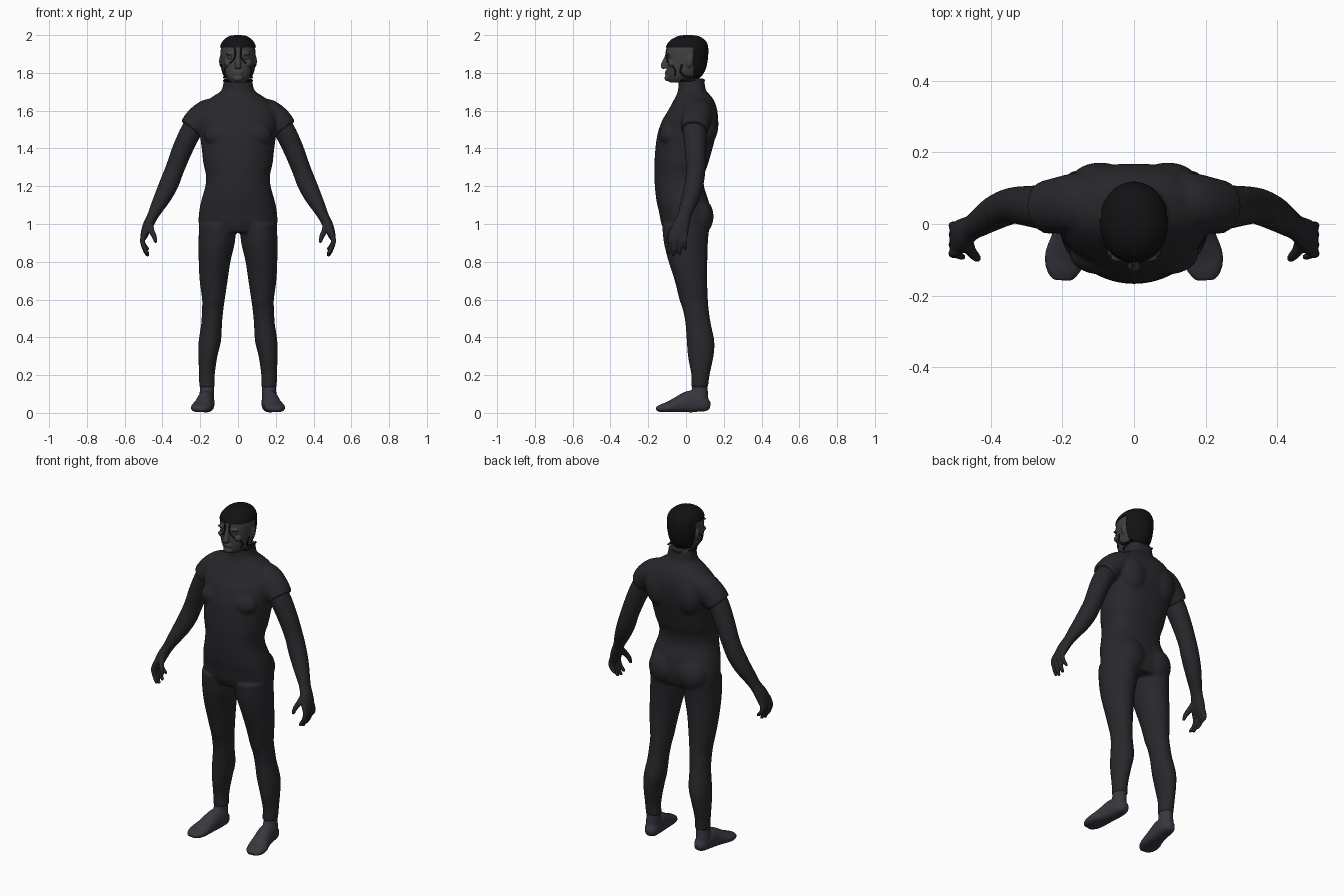
import bpy, bmesh, math
from mathutils import Vector, Matrix
from mathutils.bvhtree import BVHTree

X, Y, Z = Vector((1, 0, 0)), Vector((0, 1, 0)), Vector((0, 0, 1))


def material(name, rgb):
    m = bpy.data.materials.new(name)
    m.diffuse_color = (*rgb, 1)
    return m


SUIT = material("suit_dark", (0.021, 0.020, 0.024))
SKIN = material("skin_grey", (0.055, 0.053, 0.052))
BLACK = material("black", (0.006, 0.006, 0.007))
FOOT = material("foot_grey", (0.042, 0.038, 0.050))
AMBER = material("amber", (0.16, 0.055, 0.012))


def smooth_path(pts, steps=5):
    """Catmull-Rom interpolation of (x, y, z, ra, rb) sections."""
    out = []
    for i in range(len(pts) - 1):
        a, b, c, d = (pts[max(i - 1, 0)], pts[i], pts[i + 1], pts[min(i + 2, len(pts) - 1)])
        for k in range(steps):
            t = k / steps
            out.append([0.5 * (2 * q + (r - p) * t + (2 * p - 5 * q + 4 * r - s) * t * t
                               + (3 * q - p - 3 * r + s) * t ** 3) for p, q, r, s in zip(a, b, c, d)])
    return out + [list(pts[-1])]


def tube(bm, pts, side=1, ref=Y, flat=False, n=32, front=2.0, back=2.0):
    """Loft elliptical sections along a path; flat keeps every section horizontal."""
    path, rings = smooth_path(pts), []
    for i, (x, y, z, ra, rb) in enumerate(path):
        t = Z if flat else (Vector(path[min(i + 1, len(path) - 1)][:3]) - Vector(path[max(i - 1, 0)][:3])).normalized()
        v = (ref - t * ref.dot(t)).normalized()
        u = v.cross(t)
        ring = []
        for k in range(n):
            a = 2 * math.pi * k / n
            c, s = math.cos(a), math.sin(a)
            e = 2 / (back if s > 0 else front)
            p = (Vector((x, y, z)) + u * math.copysign(abs(c) ** e, c) * ra
                 + v * math.copysign(abs(s) ** e, s) * rb)
            ring.append(bm.verts.new((p.x * side, p.y, p.z)))
        rings.append(ring)
    for r0, r1 in zip(rings, rings[1:]):
        for k in range(n):
            bm.faces.new((r0[k], r0[(k + 1) % n], r1[(k + 1) % n], r1[k]))
    bm.faces.new(rings[0])
    bm.faces.new(rings[-1])


def blob(bm, centre, radii):
    bmesh.ops.create_uvsphere(bm, u_segments=24, v_segments=16, radius=1,
                              matrix=Matrix.Translation(centre) @ Matrix.Diagonal((*radii, 1)))


def span(z, rx, y0, y1, cx=0):
    return (cx, (y0 + y1) / 2, z, rx, (y1 - y0) / 2)


def finish(bm, name, mat, voxel=0, relax=4):
    bmesh.ops.recalc_face_normals(bm, faces=bm.faces)
    me = bpy.data.meshes.new(name)
    bm.to_mesh(me)
    me.materials.append(mat)
    me.polygons.foreach_set("use_smooth", [True] * len(me.polygons))
    ob = bpy.data.objects.new(name, me)
    bpy.context.collection.objects.link(ob)
    if voxel:
        r = ob.modifiers.new("merge", 'REMESH')
        r.mode, r.voxel_size, r.use_smooth_shade = 'VOXEL', voxel, True
        s = ob.modifiers.new("relax", 'SMOOTH')
        s.factor, s.iterations = 0.5, relax
    return ob


# Body suit: torso, legs, short sleeves and muscle masses merged together
bm = bmesh.new()
tube(bm, [span(*r) for r in (
    (.955, .18, -.11, .11), (1.0, .207, -.13, .125), (1.06, .206, -.142, .13), (1.12, .195, -.156, .12),
    (1.2, .173, -.165, .095), (1.26, .17, -.167, .097), (1.32, .183, -.167, .117), (1.4, .192, -.162, .14),
    (1.48, .203, -.15, .16), (1.55, .213, -.125, .168), (1.6, .205, -.095, .166), (1.65, .165, -.068, .15),
    (1.68, .125, -.052, .13), (1.71, .086, -.042, .105), (1.77, .075, -.04, .096))],
    flat=True, n=48, back=2.5)
for s in (1, -1):
    tube(bm, [span(*r) for r in (
        (.135, .042, .028, .117, .163), (.2, .042, .028, .125, .165), (.3, .050, .01, .146, .159),
        (.38, .059, .004, .15, .149), (.48, .055, -.004, .13, .139), (.55, .057, -.018, .12, .134),
        (.6, .060, -.035, .116, .13), (.7, .074, -.06, .112, .129), (.8, .084, -.092, .113, .124),
        (.9, .096, -.117, .116, .113), (1.0, .099, -.127, .125, .107))], s, flat=True)
    tube(bm, [(.09, .06, 1.605, .065, .08), (.16, .06, 1.588, .072, .082), (.212, .052, 1.545, .074, .078),
              (.25, .046, 1.502, .067, .074)], s)
    blob(bm, (s * .09, .07, 1.04), (.095, .076, .10))      # buttock
    blob(bm, (s * .09, -.085, 1.47), (.09, .057, .065))    # chest
    blob(bm, (s * .095, .115, 1.53), (.085, .057, .11))    # shoulder blade
finish(bm, "body_suit", SUIT, .008, 5)

# Arms with curled hands
bm = bmesh.new()
for s in (1, -1):
    tube(bm, [(.2, .05, 1.55, .05, .055), (.243, .046, 1.5, .056, .062), (.292, .05, 1.4, .054, .057),
              (.335, .052, 1.29, .050, .051), (.362, .044, 1.22, .051, .050), (.395, .028, 1.15, .046, .047),
              (.43, .005, 1.085, .036, .040), (.453, -.01, 1.04, .029, .036), (.478, -.028, .99, .027, .045),
              (.495, -.04, .945, .021, .049), (.5, -.042, .92, .014, .045)], s)
    for y0, y1, tip in ((-.078, -.092, .84), (-.053, -.066, .828), (-.028, -.034, .835), (-.006, -.003, .862)):
        tube(bm, [(.493, y0, .955, .014, .013), (.506, (y0 * 2 + y1) / 3, .915, .0135, .0125),
                  (.497, (y0 + y1) / 2, (.915 + tip) / 2, .012, .0115), (.48, y1, tip + .008, .010, .009),
                  (.477, y1, tip, .006, .006)], s, n=14)
    tube(bm, [(.468, -.04, 1.0, .018, .02), (.458, -.073, .965, .016, .016), (.442, -.092, .93, .013, .013),
              (.436, -.097, .9, .008, .008)], s, n=14)
finish(bm, "arms", SUIT, .0055, 3)

# Feet
bm = bmesh.new()
for s in (1, -1):
    tube(bm, [(.164, .073, .165, .036, .040), (.165, .073, .11, .038, .043), (.168, .07, .05, .04, .05)], s, flat=True)
    tube(bm, [(.163, .128, .036, .018, .018), (.164, .105, .042, .035, .036), (.167, .065, .055, .043, .051),
              (.172, .02, .06, .044, .058), (.182, -.04, .045, .049, .043), (.193, -.09, .032, .056, .029),
              (.198, -.13, .025, .048, .021), (.2, -.157, .021, .028, .012)], s, ref=Z, front=2.8)
finish(bm, "feet", FOOT, .006, 4)

# Head sections, shared by the head and the tight hood
SECTIONS = [span(*r) for r in (
    (1.75, .04, -.088, .02), (1.775, .064, -.099, .07), (1.81, .08, -.102, .096), (1.85, .087, -.102, .108),
    (1.9, .092, -.105, .114), (1.94, .089, -.1, .112), (1.97, .072, -.077, .096), (1.99, .043, -.04, .064),
    (1.996, .012, -.005, .03))]
bm = bmesh.new()
tube(bm, SECTIONS, flat=True, n=48, front=2.2)
bmesh.ops.recalc_face_normals(bm, faces=bm.faces)
face = BVHTree.FromBMesh(bm)


def on_face(x, z, r, lift=0):
    hit = face.ray_cast(Vector((x, -1, z)), Y)[0]
    return (x, hit.y - lift, z, r, r)


tube(bm, [(0, -.093, 1.9, .011, .014), (0, -.108, 1.865, .012, .014), (0, -.118, 1.838, .018, .016),
          (0, -.11, 1.825, .015, .012)], n=16)
blob(bm, (0, -.1, 1.772), (.028, .014, .016))
for z in (1.796, 1.807):
    blob(bm, (0, -.101, z), (.027, .011, .006))
for s in (1, -1):
    blob(bm, (s * .036, -.094, 1.902), (.032, .013, .008))
    blob(bm, (s * .052, -.076, 1.85), (.024, .02, .018))
    blob(bm, (s * .089, .018, 1.862), (.011, .02, .034))
finish(bm, "head", SKIN, .0045, 3)

# Hood: offset skull shell with the face and ears left open
bm = bmesh.new()
tube(bm, [(x, y, z + (.004 if z > 1.9 else 0), a + .004, b + .004) for x, y, z, a, b in SECTIONS],
     flat=True, n=64, front=2.2)
for co, no in (((0, 0, 1.935), Z), ((0, .04, 0), Y), ((0, 0, 1.775), Z)):
    bmesh.ops.bisect_plane(bm, geom=bm.verts[:] + bm.edges[:] + bm.faces[:], plane_co=co, plane_no=no)
open_faces = [f for f in bm.faces if f.calc_center_median().z < 1.775
              or (f.calc_center_median().z < 1.935 and f.calc_center_median().y < .04)]
bmesh.ops.delete(bm, geom=open_faces, context='FACES')
hood = finish(bm, "hood", BLACK)
mod = hood.modifiers.new("thickness", 'SOLIDIFY')
mod.thickness, mod.offset = .004, -1

# Face straps, jaw straps and collar
bm = bmesh.new()
for s in (1, -1):
    tube(bm, [on_face(x, z, .004) for x, z in ((.022, 1.945), (.014, 1.91), (.018, 1.88), (.038, 1.855),
                                               (.062, 1.84), (.07, 1.81), (.06, 1.785))], s, n=10)
    tube(bm, [(.088, -.02, 1.845, .004, .005), (.082, -.03, 1.81, .004, .005), (.072, -.01, 1.785, .005, .006),
              (.074, .03, 1.775, .005, .006), (.07, .07, 1.775, .005, .006)], s, n=10)
tube(bm, [span(1.752, .074, -.041, .097), span(1.76, .079, -.046, .1), span(1.768, .074, -.041, .097)], flat=True)
finish(bm, "face_straps", BLACK)

# Eyes
bm = bmesh.new()
for s in (1, -1):
    x, y, z, _, _ = on_face(.04, 1.882, 0)
    blob(bm, (s * x, y + .003, z), (.016, .008, .007))
finish(bm, "eyes", AMBER)
